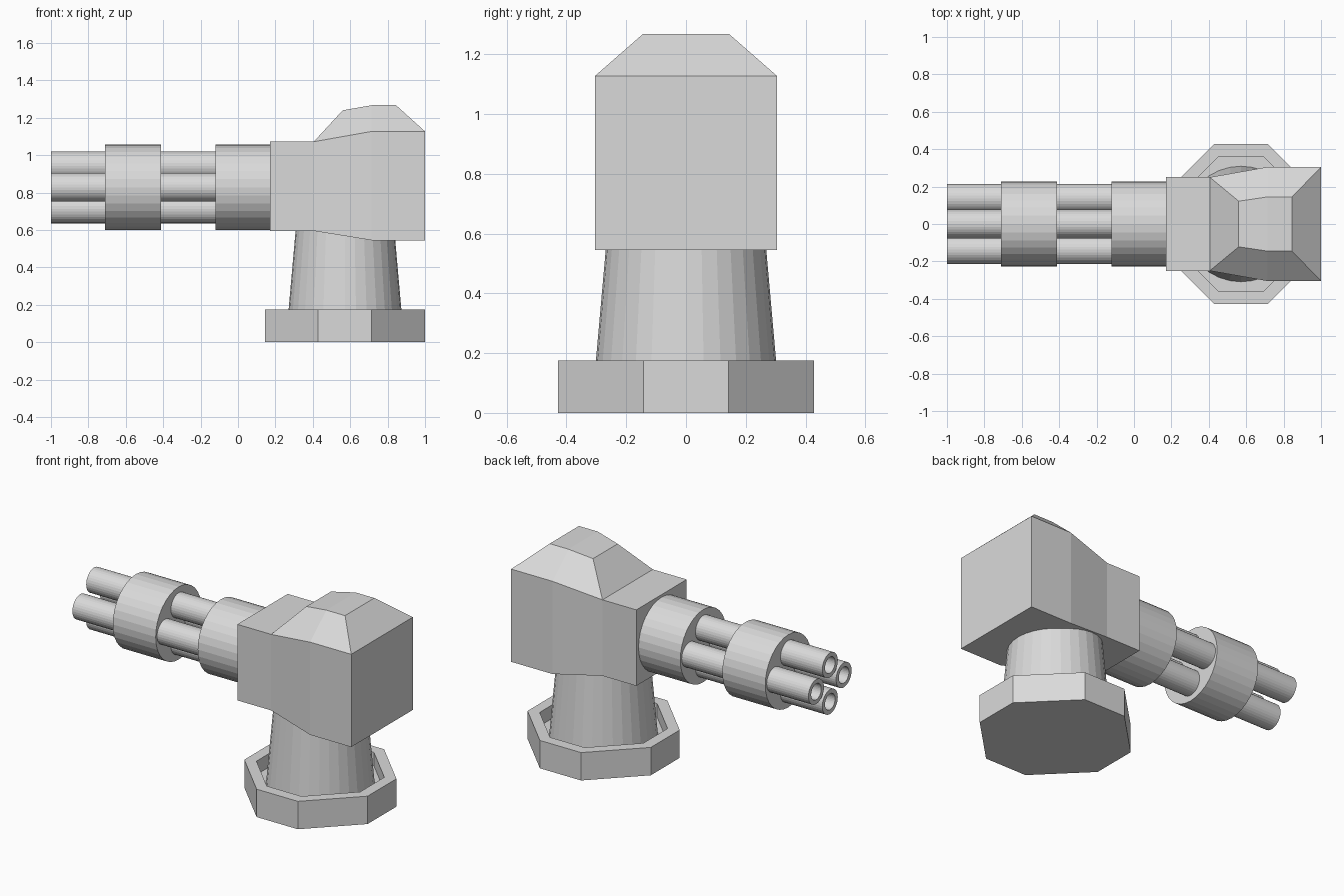
import bpy, bmesh, math

cube = bpy.data.objects.get("Cube")
if cube:
    bpy.data.objects.remove(cube, do_unlink=True)

grey = bpy.data.materials.new("light grey metal")
grey.use_nodes = True
COLOUR = (0.7, 0.7, 0.7, 1)
grey.diffuse_color = COLOUR
grey.node_tree.nodes["Principled BSDF"].inputs["Base Color"].default_value = COLOUR

PIVOT_X = 0.572   # axis of the base and column
GUN_Z = 0.828     # axis of the barrel cluster


def finish(name, bm):
    bmesh.ops.recalc_face_normals(bm, faces=bm.faces)
    mesh = bpy.data.meshes.new(name)
    bm.to_mesh(mesh)
    bm.free()
    mesh.materials.append(grey)
    obj = bpy.data.objects.new(name, mesh)
    bpy.context.collection.objects.link(obj)
    return obj


def loft(name, rings):
    """Join successive closed rings with quads and cap both ends."""
    bm = bmesh.new()
    loops = [[bm.verts.new(p) for p in ring] for ring in rings]
    n = len(loops[0])
    for a, b in zip(loops, loops[1:]):
        for i in range(n):
            j = (i + 1) % n
            bm.faces.new((a[i], a[j], b[j], b[i]))
    bm.faces.new(loops[0])
    bm.faces.new(loops[-1])
    return finish(name, bm)


def octagon(half, flat, z):
    pts = [(half, -flat), (half, flat), (flat, half), (-flat, half),
           (-half, flat), (-half, -flat), (-flat, -half), (flat, -half)]
    return [(PIVOT_X + x, y, z) for x, y in pts]


def circle_z(r, z, n=32):
    return [(PIVOT_X + r * math.cos(math.tau * i / n),
             r * math.sin(math.tau * i / n), z) for i in range(n)]


def circle_x(r, x, y=0, z=GUN_Z, n=32):
    return [(x, y + r * math.cos(math.tau * i / n),
             z + r * math.sin(math.tau * i / n)) for i in range(n)]


# Octagonal base with a recessed floor
loft("base", [octagon(0.428, 0.143, 0), octagon(0.428, 0.143, 0.175),
              octagon(0.36, 0.12, 0.175), octagon(0.36, 0.12, 0.09)])

# Tapered column rising from the recess into the housing
loft("column", [circle_z(0.309, 0.09), circle_z(0.262, 0.62)])

# Housing: rectangular sections along x (x, half width, bottom, top)
sections = [(0.17, 0.25, 0.595, 1.072), (0.405, 0.25, 0.595, 1.072),
            (0.715, 0.305, 0.545, 1.127), (1.0, 0.305, 0.545, 1.127)]
# Raised roof edge (x, half width, z)
roof = [(0.56, 0.122, 1.24), (0.715, 0.145, 1.267), (0.845, 0.145, 1.267)]

bm = bmesh.new()
rings = [[bm.verts.new(p) for p in ((x, -w, lo), (x, w, lo), (x, w, hi), (x, -w, hi))]
         for x, w, lo, hi in sections]
for k, (a, b) in enumerate(zip(rings, rings[1:])):
    for i in range(4):
        if i == 2 and k > 0:      # open top beneath the raised roof
            continue
        j = (i + 1) % 4
        bm.faces.new((a[i], a[j], b[j], b[i]))
bm.faces.new(rings[0])
bm.faces.new(rings[-1])
ridge = [(bm.verts.new((x, -w, z)), bm.verts.new((x, w, z))) for x, w, z in roof]
rim = [(r[3], r[2]) for r in rings[1:]]
for k in range(2):
    bm.faces.new((ridge[k][0], ridge[k + 1][0], ridge[k + 1][1], ridge[k][1]))
    for s in range(2):
        bm.faces.new((rim[k][s], rim[k + 1][s], ridge[k + 1][s], ridge[k][s]))
for k in (0, 2):                  # front and rear roof slopes
    bm.faces.new((rim[k][0], rim[k][1], ridge[k][1], ridge[k][0]))
finish("housing", bm)

# Two collars binding the barrels
for name, x0, x1 in (("front_collar", -0.71, -0.412), ("rear_collar", -0.12, 0.172)):
    loft(name, [circle_x(0.228, x0), circle_x(0.228, x1)])

# Four hollow barrels in a diamond
for name, y, dz in (("top_barrel", 0, 0.115), ("bottom_barrel", 0, -0.115),
                    ("left_barrel", 0.137, 0), ("right_barrel", -0.137, 0)):
    z = GUN_Z + dz
    loft(name, [circle_x(0.077, 0.172, y, z), circle_x(0.077, -1.0, y, z),
                circle_x(0.05, -1.0, y, z), circle_x(0.05, -0.72, y, z)])
